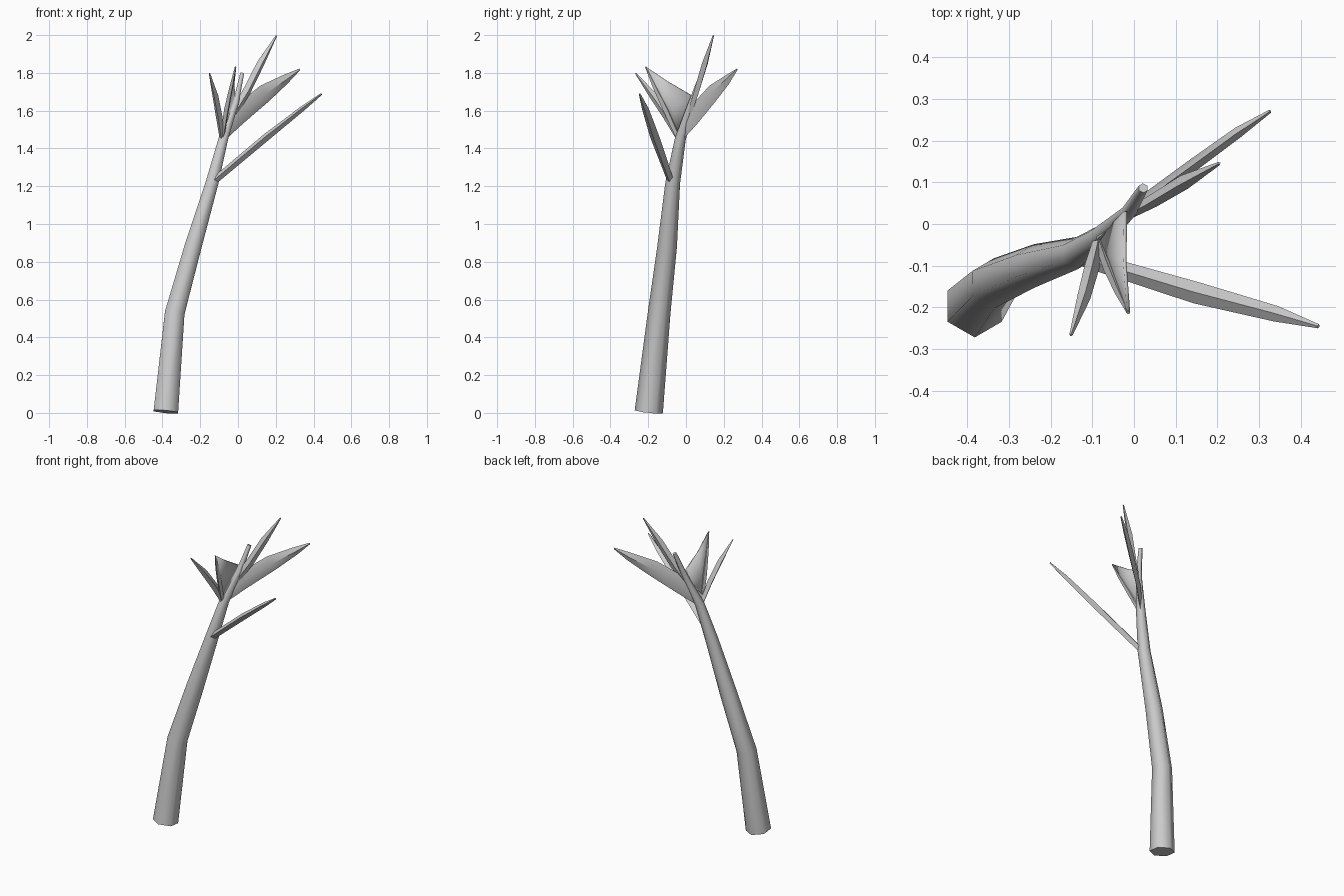
import bpy, bmesh, math
from mathutils import Vector

old = bpy.data.objects.get("Cube")
if old:
    bpy.data.objects.remove(old, do_unlink=True)

bark = bpy.data.materials.new("grey bark")
bark.use_nodes = True
colour = (0.6, 0.6, 0.6, 1)
bark.diffuse_color = colour
bark.node_tree.nodes["Principled BSDF"].inputs["Base Color"].default_value = colour


def finish(name, bm, angle):
    """Turn a bmesh into a named, shaded object."""
    bmesh.ops.recalc_face_normals(bm, faces=bm.faces)
    mesh = bpy.data.meshes.new(name)
    bm.to_mesh(mesh)
    bm.free()
    mesh.materials.append(bark)
    obj = bpy.data.objects.new(name, mesh)
    bpy.context.collection.objects.link(obj)
    bpy.ops.object.select_all(action='DESELECT')
    obj.select_set(True)
    bpy.context.view_layer.objects.active = obj
    bpy.ops.object.shade_smooth_by_angle(angle=math.radians(angle))
    return obj


def limb(name, stations, sides, ref, angle):
    """Loft rings along a path; a station is x, y, z, half width, half height."""
    bm = bmesh.new()
    points = [Vector(s[:3]) for s in stations]
    rings = []
    for i, (x, y, z, wide, high) in enumerate(stations):
        ahead = points[min(i + 1, len(points) - 1)]
        behind = points[max(i - 1, 0)]
        along = (ahead - behind).normalized()
        up = (ref - along * ref.dot(along)).normalized()
        side = up.cross(along)
        ring = []
        for k in range(sides):
            a = math.pi / 2 + math.tau * k / sides
            ring.append(bm.verts.new(points[i] + side * wide * math.cos(a) + up * high * math.sin(a)))
        rings.append(ring)
    for low, top in zip(rings, rings[1:]):
        for k in range(sides):
            n = (k + 1) % sides
            bm.faces.new((low[k], low[n], top[n], top[k]))
    bm.faces.new(rings[0][::-1])
    bm.faces.new(rings[-1])
    return finish(name, bm, angle)


Y, Z = Vector((0, 1, 0)), Vector((0, 0, 1))

# Six-sided bent trunk
trunk = [(-0.382, -0.197, 0.006, 0.075), (-0.335, -0.142, 0.53, 0.06),
         (-0.238, -0.1, 0.88, 0.052), (-0.137, -0.07, 1.22, 0.039),
         (-0.078, -0.03, 1.45, 0.029), (-0.012, 0.03, 1.64, 0.018),
         (0.022, 0.086, 1.797, 0.012)]
limb("trunk", [(x, y, z, r, r) for x, y, z, r in trunk], 6, Y, 65)

# Single low branch
limb("low_branch", [(-0.13, -0.08, 1.225, 0.019, 0.019), (0.15, -0.165, 1.46, 0.026, 0.02),
                    (0.34, -0.215, 1.61, 0.019, 0.014), (0.442, -0.245, 1.688, 0.005, 0.005)], 4, Z, 30)

# Crown shoots
limb("top_shoot", [(-0.02, 0.02, 1.59, 0.012, 0.02), (0.045, 0.055, 1.7, 0.016, 0.024),
                   (0.12, 0.1, 1.85, 0.018, 0.022), (0.204, 0.145, 1.998, 0.004, 0.004)], 4, Z, 30)
limb("broad_shoot", [(-0.075, -0.025, 1.48, 0.01, 0.035), (0.0, 0.04, 1.575, 0.013, 0.055),
                     (0.14, 0.14, 1.69, 0.015, 0.05), (0.25, 0.22, 1.765, 0.013, 0.027),
                     (0.326, 0.27, 1.818, 0.004, 0.005)], 4, Z, 30)
limb("front_shoot", [(-0.085, -0.035, 1.45, 0.012, 0.015), (-0.1, -0.1, 1.57, 0.018, 0.022),
                     (-0.12, -0.175, 1.68, 0.016, 0.02), (-0.151, -0.266, 1.798, 0.004, 0.004)], 4, Z, 30)
limb("webbed_shoot", [(-0.085, -0.035, 1.45, 0.012, 0.015), (-0.06, -0.105, 1.61, 0.014, 0.02),
                      (-0.035, -0.165, 1.73, 0.01, 0.014), (-0.013, -0.213, 1.832, 0.004, 0.004)], 4, Z, 30)

# Thin folded web between the trunk and the webbed shoot
bm = bmesh.new()
root, fold, tip, edge, top = [bm.verts.new(p) for p in (
    (-0.085, -0.035, 1.45), (-0.055, -0.075, 1.61), (-0.013, -0.213, 1.832),
    (-0.022, -0.09, 1.75), (-0.02, 0.03, 1.68))]
for tri in ((root, fold, top), (fold, edge, top), (fold, tip, edge), (root, tip, fold)):
    bm.faces.new(tri)
web = finish("web", bm, 60)
solid = web.modifiers.new("thickness", 'SOLIDIFY')
solid.thickness = 0.008
solid.offset = 0
